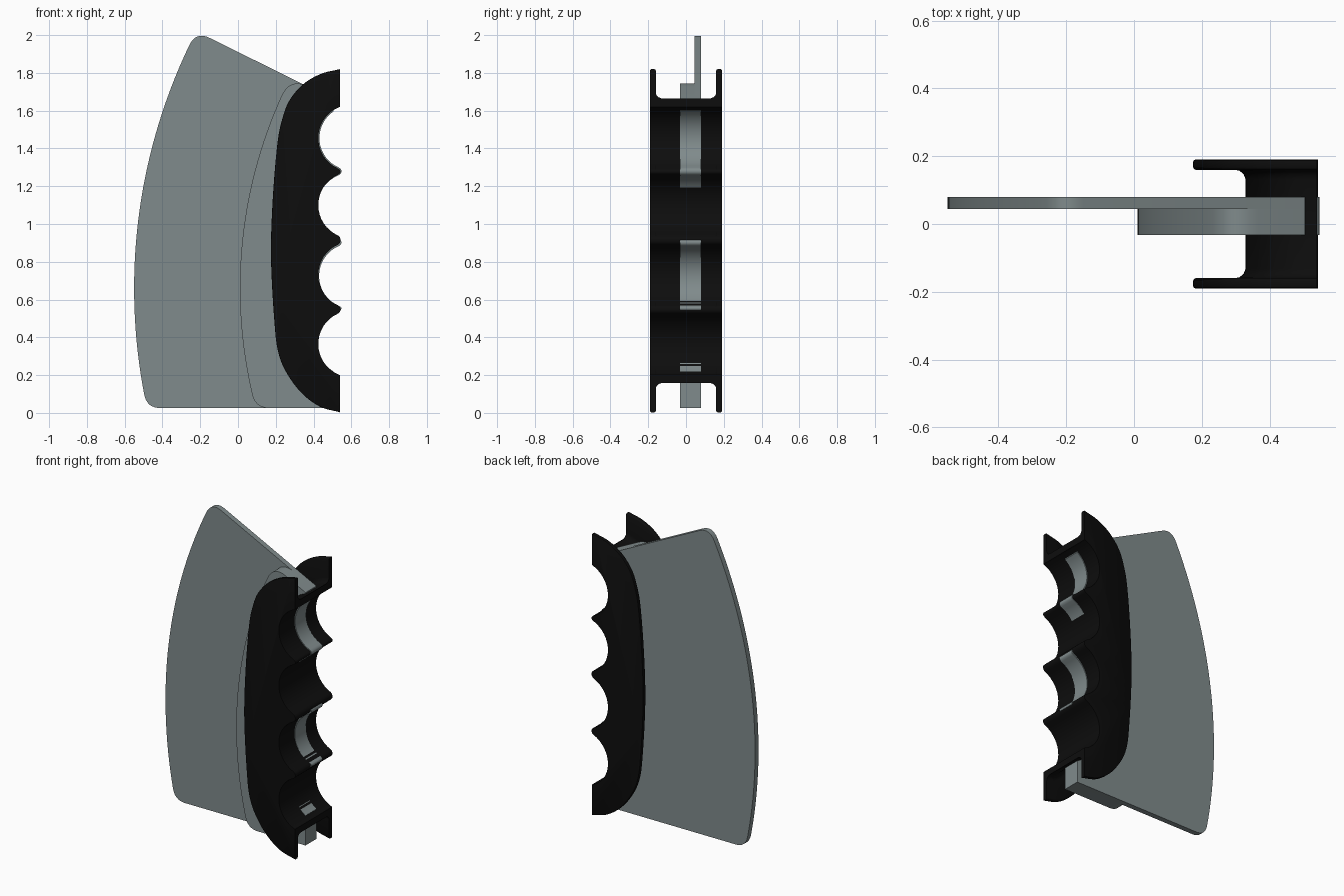
import bpy, bmesh, math
from mathutils import Vector

if "Cube" in bpy.data.objects:
    bpy.data.objects.remove(bpy.data.objects["Cube"])


def material(name, rgb):
    m = bpy.data.materials.new(name)
    m.diffuse_color = (*rgb, 1)
    m.use_nodes = True
    m.node_tree.nodes["Principled BSDF"].inputs["Base Color"].default_value = m.diffuse_color
    return m


STEEL = material("grey_steel", (0.216, 0.258, 0.262))
BLACK = material("black_rubber", (0.004, 0.004, 0.004))


def loft(name, layers, mat):
    """Skin a stack of (y, [(x, z), ...]) loops and cap both ends."""
    bm = bmesh.new()
    rings = [[bm.verts.new((x, y, z)) for x, z in loop] for y, loop in layers]
    n = len(rings[0])
    for a, b in zip(rings, rings[1:]):
        for i in range(n):
            j = (i + 1) % n
            bm.faces.new((a[i], a[j], b[j], b[i]))
    bm.faces.new(rings[0])
    bm.faces.new(rings[-1])
    bmesh.ops.recalc_face_normals(bm, faces=bm.faces)
    me = bpy.data.meshes.new(name)
    bm.to_mesh(me)
    bm.free()
    me.materials.append(mat)
    ob = bpy.data.objects.new(name, me)
    bpy.context.collection.objects.link(ob)
    me.shade_smooth()
    me.set_sharp_from_angle(angle=math.radians(35))
    return ob


def finger_edge(scallops, x_end, x_cusp, x_tip, cx=0.601, steps=16):
    """Right-hand edge from bottom to top: finger hollows with rounded cusps."""
    pts = []
    last = len(scallops) - 1
    for i, (cz, r) in enumerate(scallops):
        a0 = math.acos((cx - (x_end if i == 0 else x_cusp)) / r)
        a1 = math.acos((cx - (x_end if i == last else x_cusp)) / r)
        for k in range(steps + 1):
            a = -a0 + (a0 + a1) * k / steps
            pts.append((cx - r * math.cos(a), cz + r * math.sin(a)))
        if i < last:  # rounded cusp to the next hollow
            nz, nr = scallops[i + 1]
            z0 = pts[-1][1]
            z1 = nz - math.sqrt(nr * nr - (cx - x_cusp) ** 2)
            for k in (1, 2, 3, 4):
                t = k / 5
                pts.append((x_cusp + (x_tip - x_cusp) * math.sin(math.pi * t) ** 0.6,
                            z0 + (z1 - z0) * t))
    return pts


def catmull(points, steps=8):
    p = [Vector(q) for q in points]
    p = [2 * p[0] - p[1]] + p + [2 * p[-1] - p[-2]]
    out = []
    for a, b, c, d in zip(p, p[1:], p[2:], p[3:]):
        for k in range(steps):
            t = k / steps
            out.append(0.5 * (2 * b + (c - a) * t + (2 * a - 5 * b + 4 * c - d) * t * t
                              + (3 * b - a - 3 * c + d) * t ** 3))
    return out + [p[-2]]


def corner(a, c, b, steps=8):
    """Rounded corner from a to b around c."""
    return [tuple((1 - t) ** 2 * a[i] + 2 * t * (1 - t) * c[i] + t * t * b[i] for i in (0, 1))
            for t in (k / steps for k in range(steps + 1))]


# Blade and tang: arced back, sloping top, shared finger edge
BOTTOM, X_END = 0.026, 0.505


def top_z(x):
    return 1.745 - 0.495 * (x - 0.335)


def plate_outline(x_min, radius, r_top, r_low):
    def arc(z):
        return x_min + radius - math.sqrt(radius ** 2 - (z - 0.66) ** 2)
    z = 1.7
    for _ in range(30):  # where the arc meets the sloping top
        z = top_z(arc(z))
    cx = arc(z)
    zt, zb = z - 0.9 * r_top, BOTTOM + r_low
    pts = [(X_END, top_z(X_END))]
    pts += corner((cx + 0.9 * r_top, top_z(cx + 0.9 * r_top)), (cx, z), (arc(zt), zt))
    pts += [(arc(zt + (zb - zt) * k / 32), zt + (zb - zt) * k / 32) for k in range(1, 32)]
    xb = arc(BOTTOM)
    pts += corner((arc(zb), zb), (xb, BOTTOM), (xb + r_low, BOTTOM))
    pts.append((X_END, BOTTOM))
    edge = finger_edge([(0.372, 0.1805), (0.725, 0.172), (1.09, 0.1815), (1.455, 0.170)],
                       X_END, 0.535, 0.548)
    return pts + edge


blade = plate_outline(-0.55, 2.98, 0.08, 0.07)
tang = plate_outline(0.01, 2.46, 0.10, 0.07)
loft("blade", [(0.045, blade), (0.08, blade)], STEEL)
loft("tang", [(-0.032, tang), (0.045, tang)], STEEL)

# Grip: two rounded cheeks joined by an inset core
side = catmull([(0.54, 1.82), (0.44, 1.795), (0.345, 1.74), (0.27, 1.65), (0.23, 1.54),
                (0.208, 1.42), (0.187, 1.18), (0.175, 0.92), (0.178, 0.72), (0.193, 0.48),
                (0.21, 0.335), (0.25, 0.225), (0.33, 0.112), (0.43, 0.035), (0.54, 0.003)])
grip_edge = finger_edge([(0.365, 0.176), (0.73, 0.176), (1.10, 0.176), (1.455, 0.176)],
                        0.54, 0.53, 0.543)


def grip_loop(inset):
    pts = []
    for i, p in enumerate(side):
        t = (side[min(i + 1, len(side) - 1)] - side[max(i - 1, 0)]).normalized()
        n = Vector((-t.y, t.x))
        if i == 0:
            n = Vector((0, -1))
        elif i == len(side) - 1:
            n = Vector((0, 1))
        q = p + n * inset
        pts.append((min(q.x, 0.54), q.y))
    return pts + grip_edge


section = [(0.19, 0.006), (0.187, 0.001), (0.183, 0), (0.167, 0), (0.163, 0.002), (0.16, 0.007),
           (0.16, 0.122), (0.157, 0.137), (0.147, 0.149), (0.132, 0.155)]
section = [(-y, d) for y, d in section] + section[::-1]
loft("grip", [(y, grip_loop(d)) for y, d in section], BLACK)
